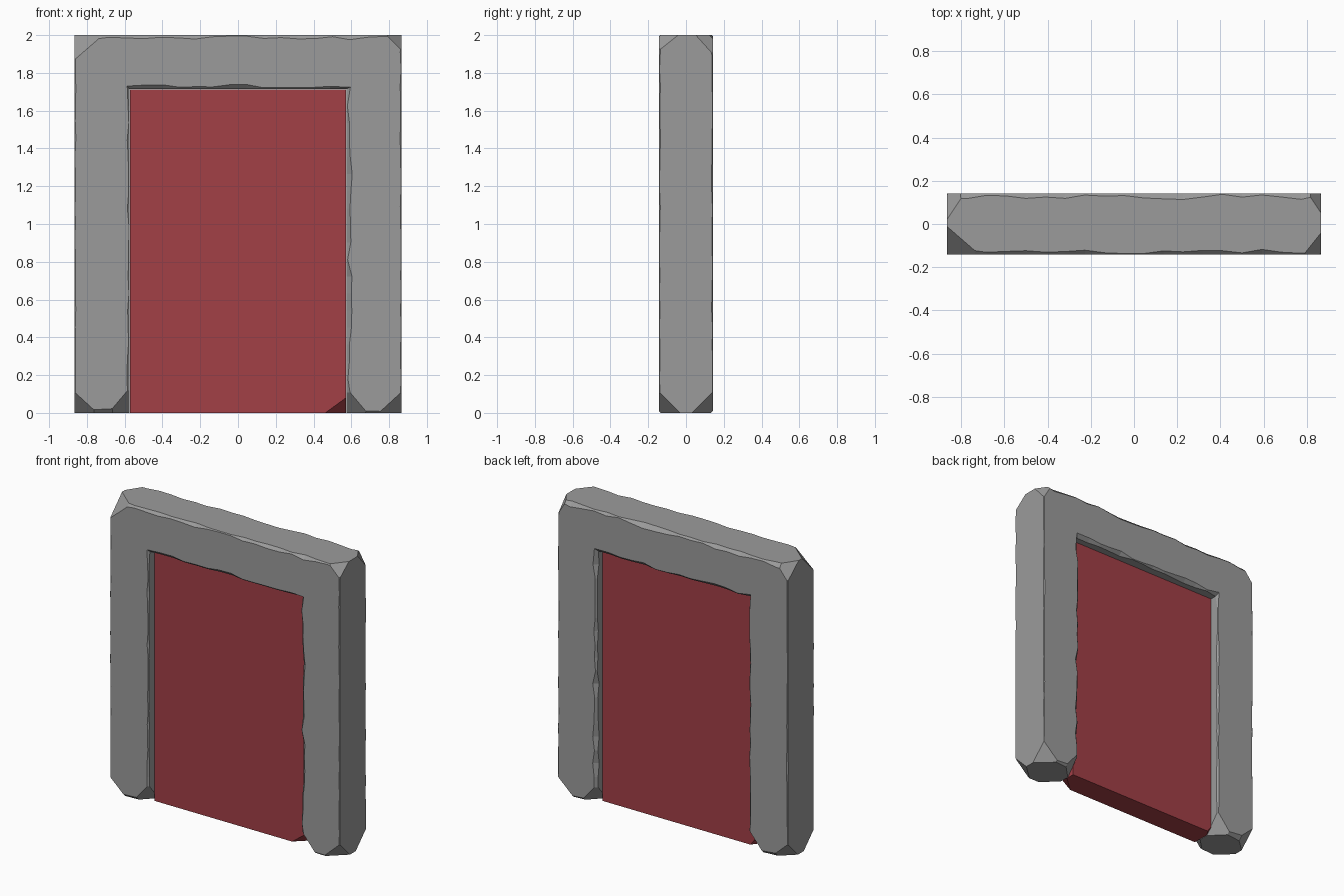
import bpy, bmesh, random
from mathutils import Vector

if "Cube" in bpy.data.objects:
    bpy.data.objects.remove(bpy.data.objects["Cube"])

random.seed(7)
W, H, D = 0.865, 2.0, 0.142      # frame half width, height, half depth
IW, IH = 0.575, 1.715            # opening half width, height
DW, DH, DD = 0.572, 1.712, 0.08  # door panel


def material(name, color):
    m = bpy.data.materials.new(name)
    m.diffuse_color = (*color, 1)
    m.use_nodes = True
    m.node_tree.nodes["Principled BSDF"].inputs["Base Color"].default_value = m.diffuse_color
    return m


def finish(bm, name, mat=None):
    bmesh.ops.recalc_face_normals(bm, faces=bm.faces)
    me = bpy.data.meshes.new(name)
    bm.to_mesh(me)
    bm.free()
    ob = bpy.data.objects.new(name, me)
    bpy.context.collection.objects.link(ob)
    if mat:
        me.materials.append(mat)
    return ob


def chip_corners(ob, chips):
    """Cut box corners off; each chip is corner, inward signs, three lengths."""
    bm = bmesh.new()
    for corner, signs, size in chips:
        eps = 0.004
        grow = 1 + eps * sum(1 / s for s in size)
        p = Vector(corner) - eps * Vector(signs)
        vs = [bm.verts.new(p)]
        for i in range(3):
            q = p.copy()
            q[i] += signs[i] * size[i] * grow
            vs.append(bm.verts.new(q))
        for tri in ((0, 1, 2), (0, 2, 3), (0, 3, 1), (1, 3, 2)):
            bm.faces.new([vs[k] for k in tri])
    cutter = finish(bm, "chip_cutter")
    cutter.hide_render = True
    mod = ob.modifiers.new("chips", 'BOOLEAN')
    mod.operation, mod.solver, mod.object = 'DIFFERENCE', 'EXACT', cutter
    bpy.context.view_layer.objects.active = ob
    bpy.ops.object.modifier_apply(modifier=mod.name)
    bpy.data.objects.remove(cutter)


stone = material("grey stone", (0.33, 0.33, 0.33))
red = material("dark red", (0.36, 0.05, 0.062))

# Stone frame: arch outline with wobbly worn edges, front and back
corners = [(W, 0), (W, H), (-W, H), (-W, 0), (-IW, 0), (-IW, IH), (IW, IH), (IW, 0)]
wear = [0.006, 0.028, 0.006, 0.03, 0.012, 0.024, 0.03, 0.03]
outline = []                     # point, inward normals of the edges it touches
for i, c in enumerate(corners):
    a, b = Vector(c), Vector(corners[(i + 1) % 8])
    t = (b - a).normalized()
    n = Vector((-t.y, t.x))
    count = max(3, round((b - a).length / 0.09))
    for k in range(count):
        normals = [(n, wear[i])]
        if k == 0:
            p = (a - Vector(corners[i - 1])).normalized()
            normals.append((Vector((-p.y, p.x)), wear[i - 1]))
        outline.append((a.lerp(b, k / count), normals))

bm = bmesh.new()
rings = []
for side in (-1, 1):
    face_ring, edge_ring = [], []
    for p, normals in outline:
        q, depth = p.copy(), 0
        for n, amount in normals:
            d = amount * random.uniform(0.1, 1.0) + 0.001
            q += n * d
            depth = max(depth, d)
        face_ring.append(bm.verts.new((q.x, side * D, q.y)))
        edge_ring.append(bm.verts.new((p.x, side * (D - depth), p.y)))
    rings += [face_ring, edge_ring] if side < 0 else [edge_ring, face_ring]
bm.faces.new(rings[0])
bm.faces.new(rings[3])
for r, s in zip(rings, rings[1:]):
    for k in range(len(r)):
        j = (k + 1) % len(r)
        bm.faces.new((r[k], r[j], s[j], s[k]))
frame = finish(bm, "stone_frame", stone)

# Broken-off corners: four at the top, eight at the feet
chips = [((-W, -D, H), (1, 1, -1), (0.15, 0.13, 0.13)),
         ((W, -D, H), (-1, 1, -1), (0.08, 0.10, 0.08)),
         ((-W, D, H), (1, -1, -1), (0.08, 0.12, 0.10)),
         ((W, D, H), (-1, -1, -1), (0.06, 0.09, 0.10))]
for sx in (-1, 1):
    for sy in (-1, 1):
        chips.append(((sx * W, sy * D, 0), (-sx, -sy, 1), (0.12, 0.11, 0.11)))
        chips.append(((sx * IW, sy * D, 0), (sx, -sy, 1), (0.11, 0.11, 0.13)))
chip_corners(frame, chips)

# Door panel with chipped bottom corners
bm = bmesh.new()
bmesh.ops.create_cube(bm, size=1)
for v in bm.verts:
    v.co = (v.co.x * 2 * DW, v.co.y * 2 * DD, (v.co.z + 0.5) * DH)
door = finish(bm, "door_panel", red)
chip_corners(door, [((DW, -DD, 0), (-1, 1, 1), (0.11, 0.10, 0.08)),
                    ((-DW, DD, 0), (1, -1, 1), (0.03, 0.04, 0.04))])
